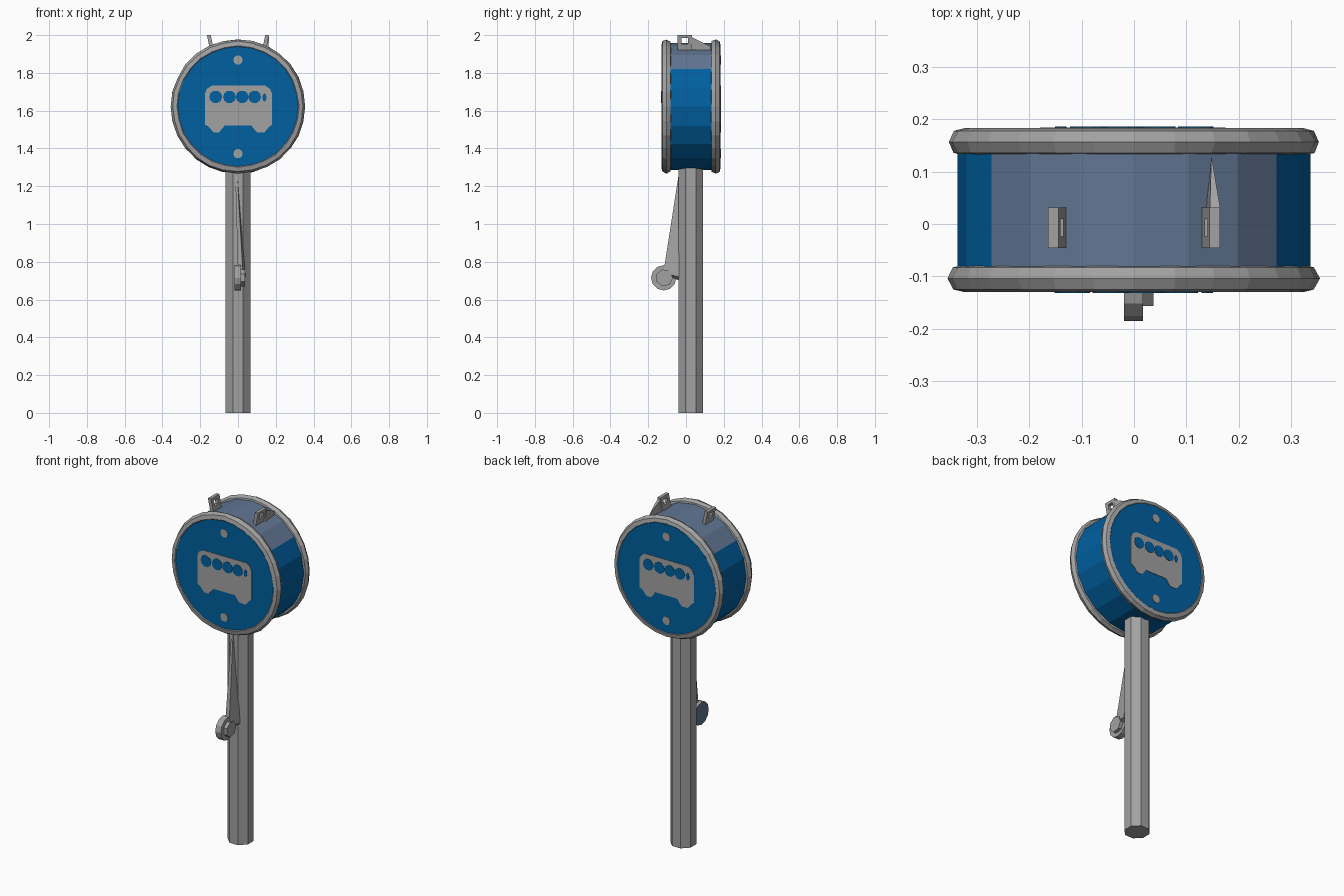
import bpy, bmesh, math, random
from mathutils import Matrix, Vector

random.seed(4)
cube = bpy.data.objects.get("Cube")
if cube:
    bpy.data.objects.remove(cube, do_unlink=True)


def material(name, rgb):
    m = bpy.data.materials.new(name)
    m.use_nodes = True
    m.diffuse_color = (*rgb, 1)
    m.node_tree.nodes["Principled BSDF"].inputs["Base Color"].default_value = (*rgb, 1)
    return m


GREY = material("grey metal", (0.36, 0.36, 0.36))
BLUE = material("sign blue", (0.0, 0.115, 0.35))
SLATE = material("slate blue", (0.12, 0.18, 0.29))
HUB_Z = 1.622


def finish(name, bm, *mats):
    bmesh.ops.recalc_face_normals(bm, faces=bm.faces)
    mesh = bpy.data.meshes.new(name)
    bm.to_mesh(mesh)
    bm.free()
    for m in mats:
        mesh.materials.append(m)
    ob = bpy.data.objects.new(name, mesh)
    bpy.context.collection.objects.link(ob)
    return ob


def prism(name, outline, start, end, axis, mat):
    """Extrude a 2D outline along x (outline = y, z) or y (outline = x, z)."""
    bm = bmesh.new()
    place = (lambda a, b: (start, a, b)) if axis == "x" else (lambda a, b: (a, start, b))
    face = bm.faces.new([bm.verts.new(place(a, b)) for a, b in outline])
    step = Vector((end - start, 0, 0)) if axis == "x" else Vector((0, end - start, 0))
    top = bmesh.ops.extrude_face_region(bm, geom=[face])["geom"]
    bmesh.ops.translate(bm, vec=step, verts=[v for v in top if isinstance(v, bmesh.types.BMVert)])
    if face.is_valid is False or len([f for f in bm.faces if len(f.verts) == len(outline)]) < 2:
        bm.faces.new([v for v in bm.verts][:len(outline)])
    return finish(name, bm, mat)


def circle(cx, cz, r, n, turn=0.0, stretch=1.0):
    return [(cx + r * math.cos(math.tau * i / n + turn),
             cz + r * stretch * math.sin(math.tau * i / n + turn)) for i in range(n)]


# Octagonal pole
bm = bmesh.new()
bmesh.ops.create_cone(bm, cap_ends=True, segments=8, radius1=0.071, radius2=0.071, depth=1.32,
                      matrix=Matrix.Translation((0, 0.025, 0.66)) @ Matrix.Rotation(math.pi / 8, 4, "Z"))
finish("pole", bm, GREY)

# Drum between the two faces, its upper panels faded
drum = prism("drum", circle(0, HUB_Z, 0.337, 20, math.pi / 2), -0.104, 0.158, "y", BLUE)
drum.data.materials.append(SLATE)
for p in drum.data.polygons:
    if p.normal.z > 0.55:
        p.material_index = 1


# Slightly dented rims
def rim(name, y):
    bm = bmesh.new()
    rings = []
    for i in range(28):
        a = math.tau * i / 28
        ring = []
        for j in range(7):
            b = math.tau * j / 7
            r = 0.328 + 0.027 * math.cos(b) + random.uniform(-0.002, 0.002)
            ring.append(bm.verts.new((r * math.sin(a), y + 0.027 * math.sin(b),
                                      HUB_Z + r * math.cos(a))))
        rings.append(ring)
    for i in range(28):
        p, q = rings[i - 1], rings[i]
        for j in range(7):
            bm.faces.new((p[j - 1], p[j], q[j], q[j - 1]))
    finish(name, bm, GREY)


rim("front_rim", -0.104)
rim("back_rim", 0.157)

# Sign faces: a blue panel with thin painted plates, repeated half a turn round for the back
BUS = [(-0.175, 1.525), (-0.175, 1.69), (-0.165, 1.715), (-0.14, 1.732), (0.145, 1.732),
       (0.17, 1.715), (0.18, 1.69), (0.18, 1.525), (0.165, 1.515), (0.14, 1.485), (0.1, 1.485),
       (0.07, 1.522), (-0.07, 1.522), (-0.1, 1.485), (-0.13, 1.485), (-0.155, 1.515)]


def sign_face(side, front, turn):
    parts = [prism(side + "_panel", circle(0, HUB_Z, 0.329, 40), front, front + 0.02, "y", BLUE),
             prism(side + "_bus", BUS, front - 0.003, front, "y", GREY)]
    for label, z in (("upper", 1.868), ("lower", 1.372)):
        parts.append(prism(f"{side}_{label}_bolt", circle(0, z, 0.025, 10),
                           front - 0.003, front, "y", GREY))
    for i, x in enumerate((-0.118, -0.045, 0.022, 0.088)):
        parts.append(prism(f"{side}_bus_window_{i + 1}", circle(x, 1.673, 0.034, 10),
                           front - 0.005, front - 0.001, "y", BLUE))
    parts.append(prism(side + "_bus_door", circle(0.14, 1.67, 0.011, 8, 0, 2.0),
                       front - 0.005, front - 0.001, "y", BLUE))
    if turn:
        for ob in parts:
            ob.data.transform(Matrix.Rotation(math.pi, 4, "Z"))


sign_face("front", -0.127, False)
sign_face("back", -0.181, True)


# Hanging lugs with a square eye, leaning outward
def lug(name, side):
    bm = bmesh.new()
    y0, y1, z0, z1 = -0.046, 0.032, 1.91, 2.0
    for ya, yb, za, zb in ((y0, y1, z0, 1.953), (y0, y1, 1.984, z1),
                           (y0, -0.024, 1.953, 1.984), (0.01, y1, 1.953, 1.984)):
        m = Matrix.Translation((0, (ya + yb) / 2, (za + zb) / 2)) @ Matrix.Diagonal((0.02, yb - ya, zb - za, 1))
        bmesh.ops.create_cube(bm, size=1, matrix=m)
    for v in bm.verts:
        v.co.x += side * (0.14 + 0.2 * (v.co.z - 1.93))
    finish(name, bm, GREY)


lug("left_lug", 1)
lug("right_lug", -1)

# Brace running back from the left lug
bm = bmesh.new()
corners = [(0.138, 0.03, 1.92), (0.16, 0.03, 1.92), (0.165, 0.03, 1.99), (0.145, 0.03, 1.99),
           (0.148, 0.13, 1.92), (0.148, 0.13, 1.94)]
bmesh.ops.convex_hull(bm, input=[bm.verts.new(c) for c in corners])
finish("left_lug_brace", bm, GREY)

# Tapering lever arm in front of the pole
bm = bmesh.new()
corners = [(-0.015, -0.036, 1.28), (-0.005, -0.036, 1.28), (0.0, -0.12, 0.74), (0.026, -0.12, 0.74),
           (0.012, -0.036, 0.7), (0.04, -0.036, 0.72)]
bmesh.ops.convex_hull(bm, input=[bm.verts.new(c) for c in corners])
finish("lever_arm", bm, GREY)

# Stepped wheel on the lever, slate on its right side
wheel = prism("lever_wheel", circle(-0.118, 0.715, 0.067, 12), -0.019, 0.017, "x", GREY)
wheel.data.materials.append(SLATE)
for p in wheel.data.polygons:
    if p.normal.x < -0.9:
        p.material_index = 1
prism("lever_wheel_hub", circle(-0.115, 0.715, 0.046, 7), 0.017, 0.037, "x", GREY)
